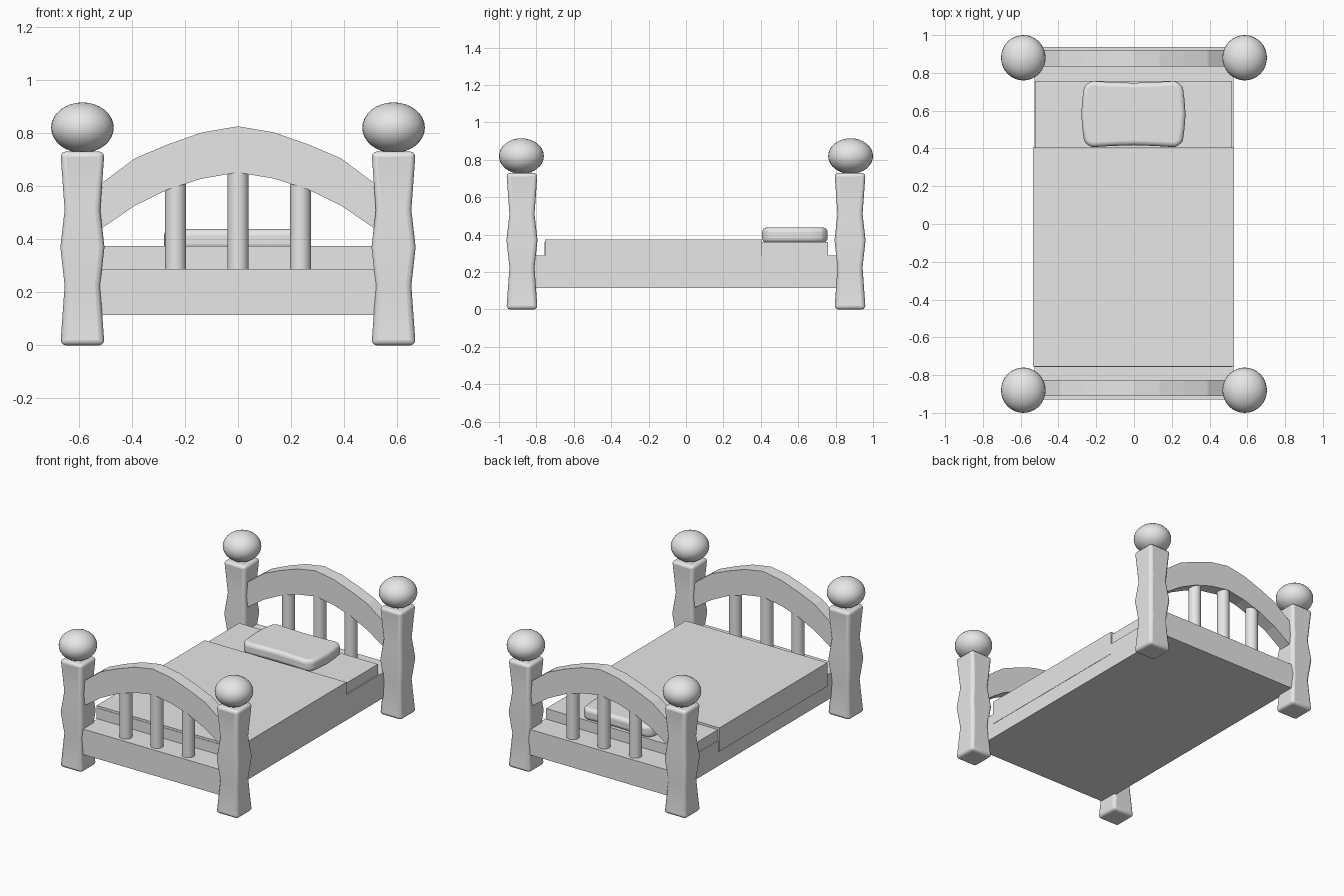
import bpy, bmesh, math

if "Cube" in bpy.data.objects:
    bpy.data.objects.remove(bpy.data.objects["Cube"])

grey = bpy.data.materials.new("plain_grey")
grey.diffuse_color = (0.8, 0.8, 0.8, 1)
grey.use_nodes = True
grey.node_tree.nodes["Principled BSDF"].inputs["Base Color"].default_value = grey.diffuse_color


def finish(name, bm, smooth=False, bevel=0, segments=3):
    bmesh.ops.recalc_face_normals(bm, faces=bm.faces)
    me = bpy.data.meshes.new(name)
    bm.to_mesh(me)
    bm.free()
    me.materials.append(grey)
    ob = bpy.data.objects.new(name, me)
    bpy.context.collection.objects.link(ob)
    if bevel:
        mod = ob.modifiers.new("rounded_edges", "BEVEL")
        mod.width, mod.segments = bevel, segments
        mod.limit_method, mod.angle_limit = "ANGLE", math.radians(40)
    if smooth:
        bpy.ops.object.select_all(action="DESELECT")
        ob.select_set(True)
        bpy.context.view_layer.objects.active = ob
        bpy.ops.object.shade_smooth_by_angle(angle=math.radians(40))
    return ob


def loft(rings):
    """Closed solid through rings that have equal point counts."""
    bm = bmesh.new()
    vs = [[bm.verts.new(p) for p in ring] for ring in rings]
    n = len(vs[0])
    for a, b in zip(vs, vs[1:]):
        for i in range(n):
            j = (i + 1) % n
            bm.faces.new((a[i], a[j], b[j], b[i]))
    bm.faces.new(vs[0][::-1])
    bm.faces.new(vs[-1])
    return bm


def box(name, x0, x1, y0, y1, z0, z1):
    ring = [(x0, y0), (x1, y0), (x1, y1), (x0, y1)]
    return finish(name, loft([[(x, y, z) for x, y in ring] for z in (z0, z1)]))


def prism(name, outline, y0, y1):
    return finish(name, loft([[(x, y, z) for x, z in outline] for y in (y0, y1)]))


# Bed base, mattress
box("bed_base", -0.527, 0.528, -0.93, 0.938, 0.115, 0.288)
box("mattress", -0.523, 0.52, -0.757, 0.758, 0.28, 0.36)

# Blanket draped over both sides
prism("blanket", [(-0.534, 0.215), (-0.534, 0.375), (0.53, 0.375), (0.53, 0.215),
                  (0.515, 0.215), (0.515, 0.355), (-0.519, 0.355), (-0.519, 0.215)],
      -0.754, 0.405)

# Pillow: slightly pinched rounded outline with soft edges
quarter = [(0.0, 0.165), (0.12, 0.169), (0.215, 0.175), (0.245, 0.166),
           (0.262, 0.14), (0.27, 0.08), (0.276, 0.0)]
half = quarter + [(x, -y) for x, y in quarter[-2::-1]]
outline = half + [(-x, y) for x, y in half[-2:0:-1]]
finish("pillow", loft([[(x - 0.003, y + 0.582, z) for x, y in outline] for z in (0.358, 0.438)]),
       smooth=True, bevel=0.024, segments=4)

# Corner posts with round knobs
post_profile = [(0, 0.083), (0.225, 0.067), (0.37, 0.083), (0.51, 0.067), (0.73, 0.083)]
for sx in (-1, 1):
    for sy in (-1, 1):
        cx, cy = sx * 0.586, sy * 0.877
        rings = [[(cx + a * w, cy + b * w, z) for a, b in ((-1, -1), (1, -1), (1, 1), (-1, 1))]
                 for z, w in post_profile]
        finish("post", loft(rings), smooth=True, bevel=0.02)
        bm = bmesh.new()
        bmesh.ops.create_uvsphere(bm, u_segments=32, v_segments=16, radius=1)
        for v in bm.verts:
            v.co = (cx + v.co.x * 0.118, sy * 0.88 + v.co.y * 0.12, 0.82 + v.co.z * 0.095)
        finish("knob", bm, smooth=True)

# Arched rail and three spindles at each end
top = [(0, 0.825), (0.136, 0.802), (0.264, 0.757), (0.389, 0.704), (0.51, 0.613), (0.56, 0.575)]
low = [(0, 0.651), (0.136, 0.628), (0.264, 0.587), (0.389, 0.526), (0.51, 0.443), (0.56, 0.405)]
arch = [(-x, z) for x, z in top[:0:-1]] + top + low[::-1] + [(-x, z) for x, z in low[1:]]
for name, cy in (("head", 0.877), ("foot", -0.868)):
    prism(name + "_arch", arch, cy - 0.043, cy + 0.043)
    for x, z1 in ((-0.235, 0.62), (0, 0.67), (0.235, 0.62)):
        ring = [(x + 0.04 * math.cos(a), cy + 0.04 * math.sin(a))
                for a in (math.tau * i / 20 for i in range(20))]
        finish(name + "_spindle", loft([[(px, py, z) for px, py in ring] for z in (0.28, z1)]),
               smooth=True)
